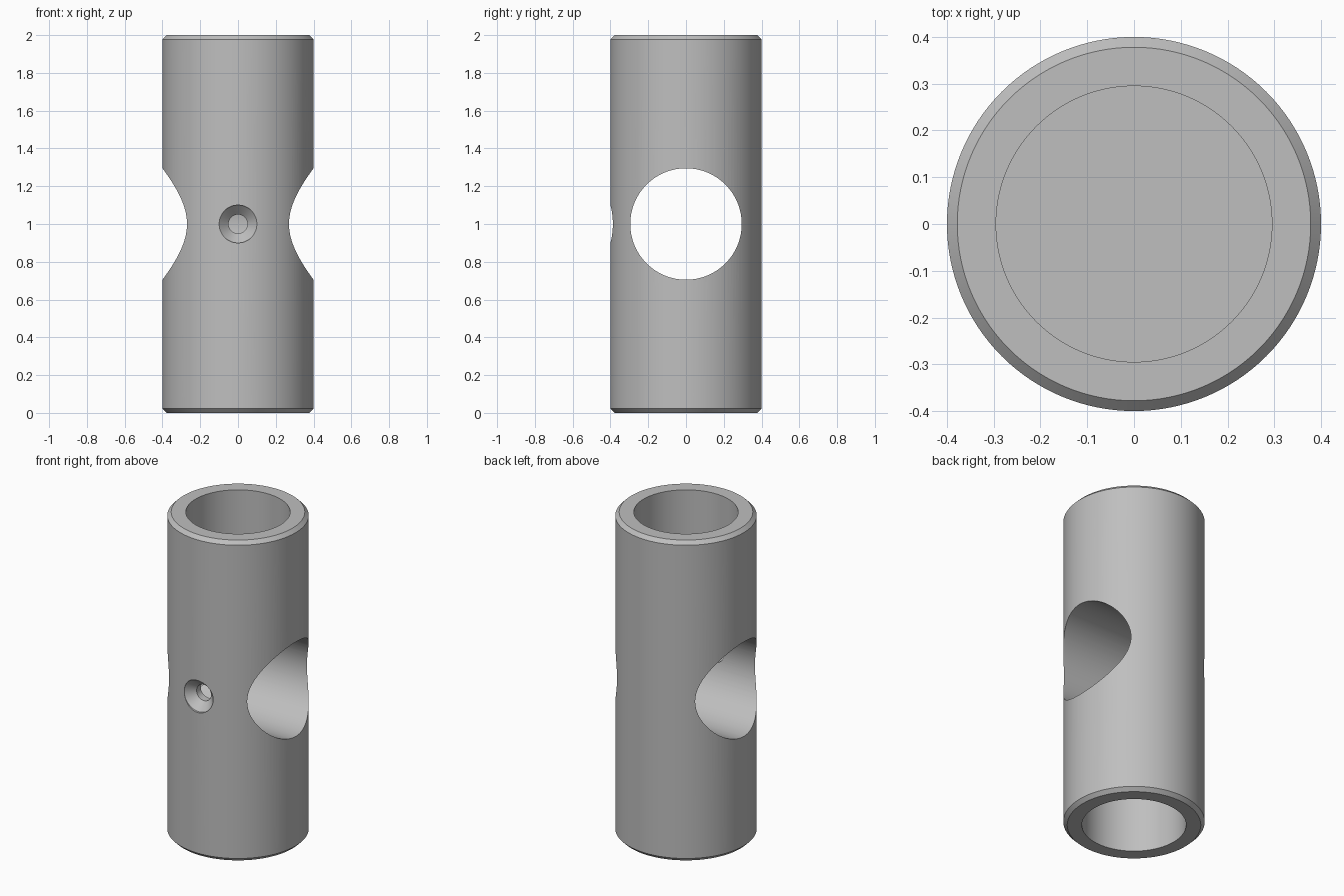
import bpy
import bmesh
from math import radians, pi
from mathutils import Matrix, Vector

cube = bpy.data.objects.get("Cube")
if cube:
    bpy.data.objects.remove(cube, do_unlink=True)

RADIUS, BORE, CHAMFER = 0.4, 0.295, 0.022
HEIGHT, BORE_DEPTH = 2.0, 0.6
MID = HEIGHT / 2

steel = bpy.data.materials.new("grey steel")
grey = (0.52, 0.52, 0.52, 1)
steel.diffuse_color = grey
steel.use_nodes = True
steel.node_tree.nodes["Principled BSDF"].inputs["Base Color"].default_value = grey


def lathe(name, profile, steps=128, matrix=Matrix()):
    """Spin (radius, height) points, starting and ending on the axis, into a solid."""
    bm = bmesh.new()
    verts = [bm.verts.new((r, 0, z)) for r, z in profile]
    edges = [bm.edges.new(pair) for pair in zip(verts, verts[1:])]
    bmesh.ops.spin(bm, geom=verts + edges, cent=(0, 0, 0), axis=(0, 0, 1),
                   angle=2 * pi, steps=steps, use_merge=True)
    bmesh.ops.remove_doubles(bm, verts=bm.verts[:], dist=1e-5)
    bmesh.ops.dissolve_degenerate(bm, edges=bm.edges[:], dist=1e-6)
    bmesh.ops.recalc_face_normals(bm, faces=bm.faces[:])
    bm.transform(matrix)
    mesh = bpy.data.meshes.new(name)
    bm.to_mesh(mesh)
    bm.free()
    mesh.materials.append(steel)
    obj = bpy.data.objects.new(name, mesh)
    bpy.context.collection.objects.link(obj)
    return obj


# Chamfered sleeve with a blind bore in each end
lower = [(0, BORE_DEPTH), (BORE, BORE_DEPTH), (BORE, 0),
         (RADIUS - CHAMFER, 0), (RADIUS, CHAMFER)]
upper = [(r, HEIGHT - z) for r, z in reversed(lower)]
sleeve = lathe("connector_sleeve", lower + upper)

# Cross hole from side to side
to_centre = Matrix.Translation(Vector((0, 0, MID)))
cross_cutter = lathe("cross_hole_cutter", [(0, -1), (BORE, -1), (BORE, 1), (0, 1)],
                     matrix=to_centre @ Matrix.Rotation(radians(90), 4, 'Y'))

# Countersunk screw hole in the front, opening into the cross hole
screw_cutter = lathe("screw_hole_cutter",
                     [(0, 0.1), (0.05, 0.1), (0.05, 0.337), (0.1, 0.387), (0.1, 0.5), (0, 0.5)],
                     steps=64, matrix=to_centre @ Matrix.Rotation(radians(90), 4, 'X'))

bpy.ops.object.select_all(action='DESELECT')
bpy.context.view_layer.objects.active = sleeve
sleeve.select_set(True)
for cutter in (cross_cutter, screw_cutter):
    cutter.hide_render = True
    cut = sleeve.modifiers.new(cutter.name, 'BOOLEAN')
    cut.operation = 'DIFFERENCE'
    cut.solver = 'EXACT'
    cut.object = cutter
    bpy.ops.object.modifier_apply(modifier=cut.name)
    bpy.data.objects.remove(cutter, do_unlink=True)

bpy.ops.object.shade_smooth_by_angle(angle=radians(25))
